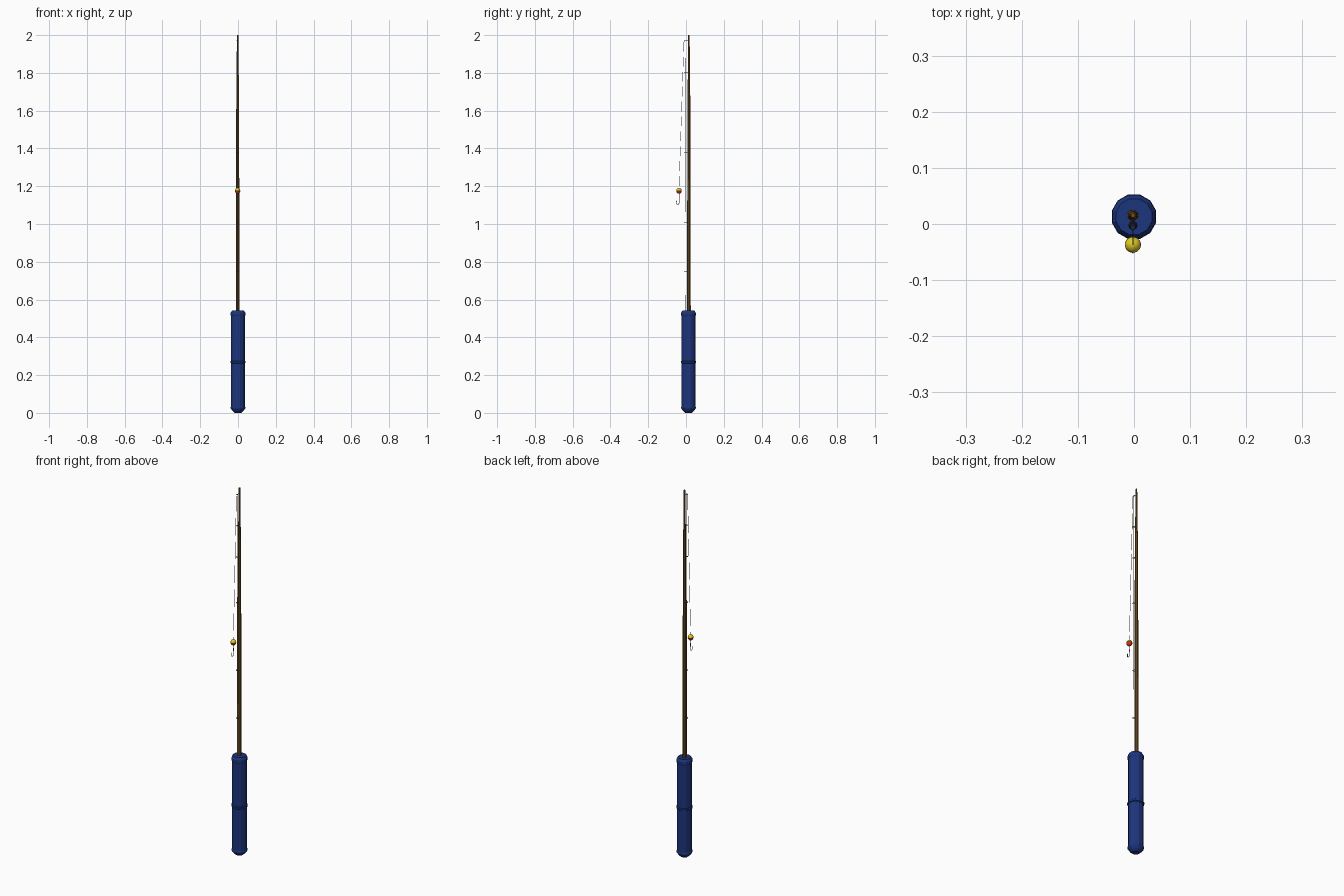
import bpy, bmesh, math
from mathutils import Vector

if "Cube" in bpy.data.objects:
    bpy.data.objects.remove(bpy.data.objects["Cube"])


def material(name, rgb):
    m = bpy.data.materials.new(name)
    m.diffuse_color = (*rgb, 1)
    m.use_nodes = True
    m.node_tree.nodes["Principled BSDF"].inputs["Base Color"].default_value = m.diffuse_color
    return m


NAVY = material("navy", (0.012, 0.035, 0.2))
BROWN = material("brown", (0.17, 0.08, 0.015))
DARK = material("dark metal", (0.05, 0.05, 0.06))
LINE = material("line grey", (0.3, 0.33, 0.36))
YELLOW = material("yellow", (0.75, 0.6, 0.02))
RED = material("red", (0.75, 0.03, 0.01))
STEEL = material("steel", (0.2, 0.2, 0.25))


def lathe(name, profile, sides, centre, mat, smooth=False):
    """Revolve (radius, z) points around a vertical axis."""
    bm = bmesh.new()
    rings = []
    for r, z in profile:
        rings.append([bm.verts.new((r * math.cos(a), r * math.sin(a), z))
                      for a in ((i + 0.5) * math.tau / sides for i in range(sides))])
    for a, b in zip(rings, rings[1:]):
        for i in range(sides):
            j = (i + 1) % sides
            bm.faces.new((a[i], a[j], b[j], b[i]))
    bm.faces.new(rings[0][::-1])
    bm.faces.new(rings[-1])
    me = bpy.data.meshes.new(name)
    for f in bm.faces:
        f.smooth = smooth
    bm.to_mesh(me)
    bm.free()
    me.materials.append(mat)
    ob = bpy.data.objects.new(name, me)
    ob.location = (centre[0], centre[1], 0)
    bpy.context.collection.objects.link(ob)
    return ob


def tube(name, points, radius, mat, cyclic=False):
    cu = bpy.data.curves.new(name, 'CURVE')
    cu.dimensions = '3D'
    cu.bevel_depth = radius
    cu.bevel_resolution = 1
    cu.use_fill_caps = True
    sp = cu.splines.new('POLY')
    sp.points.add(len(points) - 1)
    for p, co in zip(sp.points, points):
        p.co = (*co, 1)
    sp.use_cyclic_u = cyclic
    cu.materials.append(mat)
    ob = bpy.data.objects.new(name, cu)
    bpy.context.collection.objects.link(ob)
    return ob


HANDLE = (0, 0.013)
ROD = (-0.002, 0.0155)
BOB = (-0.002, -0.037)
BOB_Z, BOB_R = 1.176, 0.0145

# Handle with end caps and a middle band
lathe("handle", [(0.018, 0), (0.030, 0.010), (0.040, 0.024), (0.040, 0.030),
                 (0.0375, 0.034), (0.0375, 0.262), (0.041, 0.265), (0.041, 0.273),
                 (0.0375, 0.276), (0.0375, 0.512), (0.040, 0.516), (0.040, 0.530),
                 (0.033, 0.542)], 12, HANDLE, NAVY)

# Tapered rod
lathe("rod", [(0.0105, 0.53), (0.0095, 1.2), (0.0075, 1.7), (0.004, 2.0)], 8, ROD, BROWN)


# Line guides along the front of the rod
def line_y(z):
    return -0.002 - 0.003 * (z - 0.54) / 1.43


for n, z in enumerate((0.75, 1.01, 1.38, 1.63, 1.80, 1.97)):
    r = 0.007 - 0.0006 * n
    c = Vector((ROD[0], line_y(z), z))
    tube(f"guide_ring_{n}", [c + Vector((r * math.cos(a), r * math.sin(a), 0))
         for a in (i * math.tau / 10 for i in range(10))], 0.0012, DARK, True)
    tube(f"guide_foot_{n}", [c + Vector((0, r, 0)), (ROD[0], ROD[1] - 0.002, z)],
         0.0014, DARK)

# Fishing line: up through the guides, then down to the float
tube("fishing_line", [(ROD[0], line_y(0.54), 0.535), (ROD[0], line_y(1.97), 1.965),
                      (ROD[0], line_y(1.97) - 0.003, 1.972),
                      (ROD[0], line_y(1.97) - 0.006, 1.965),
                      (BOB[0], BOB[1], BOB_Z + BOB_R)], 0.001, LINE)


# Two-coloured float built from two half spheres
def half(a0, a1):
    angles = [math.radians(a0 + (a1 - a0) * i / 6) for i in range(7)]
    return [(max(BOB_R * math.cos(a), 0.0008), BOB_Z + BOB_R * 1.1 * math.sin(a)) for a in angles]


lathe("float_bottom", half(-90, 0), 16, BOB, RED, True)
lathe("float_top", half(0, 90), 16, BOB, YELLOW, True)

# Hook: shank, bend and point
bend = [(BOB[0], BOB[1] - 0.007 + 0.007 * math.cos(a), 1.11 - 0.008 * math.sin(a))
        for a in (i * math.pi / 8 for i in range(9))]
tube("hook", [(BOB[0], BOB[1], 1.162), (BOB[0], BOB[1] + 0.001, 1.135)] + bend
     + [(BOB[0], BOB[1] - 0.013, 1.124)], 0.0016, STEEL)
